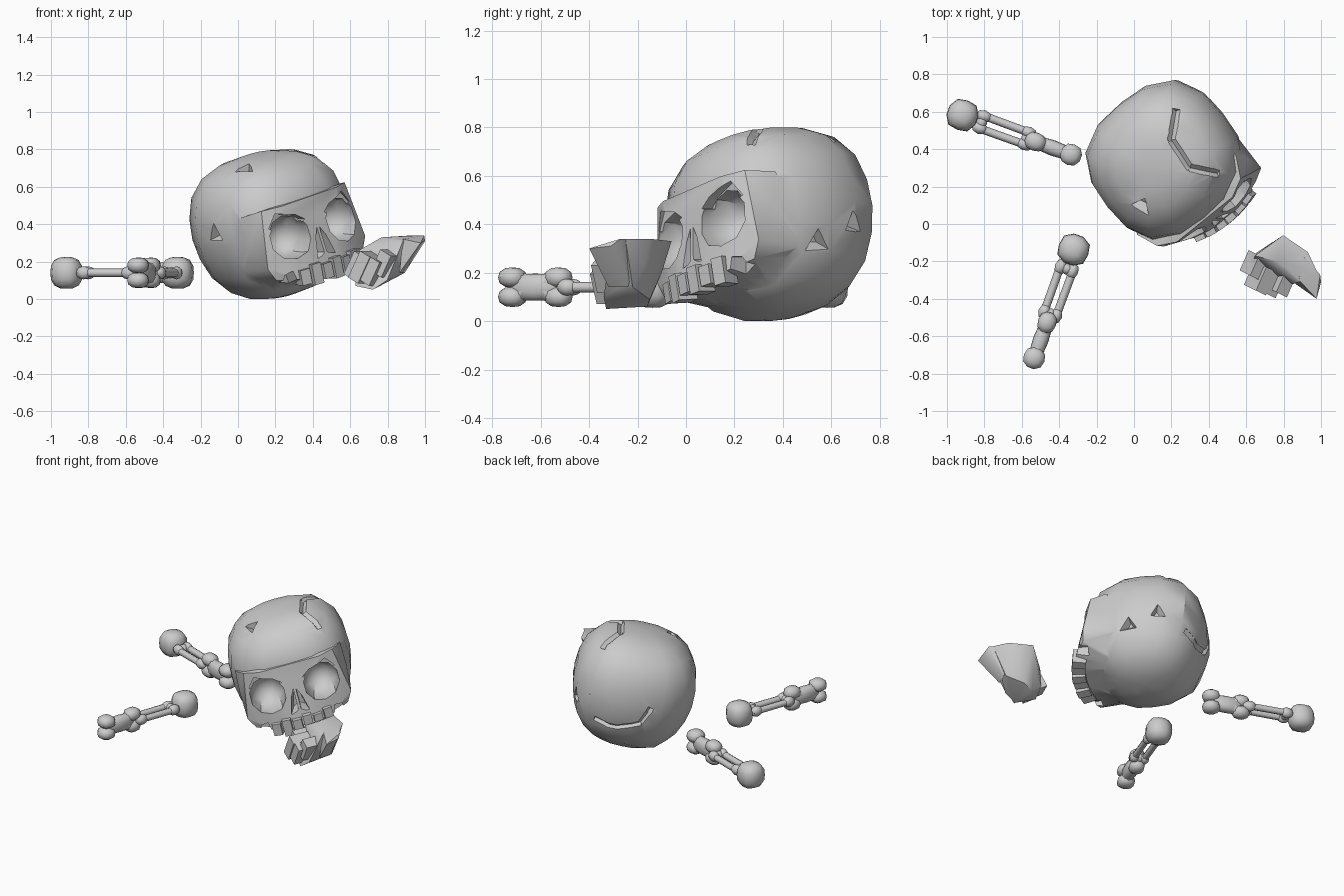
import bpy, bmesh, math
from mathutils import Vector, Matrix

if "Cube" in bpy.data.objects:
    bpy.data.objects.remove(bpy.data.objects["Cube"])

V = Vector


def to_object(name, bm):
    bmesh.ops.recalc_face_normals(bm, faces=bm.faces)
    me = bpy.data.meshes.new(name)
    bm.to_mesh(me)
    bm.free()
    ob = bpy.data.objects.new(name, me)
    bpy.context.collection.objects.link(ob)
    return ob


def add_hull(bm, pts):
    vs = [bm.verts.new(p) for p in pts]
    res = bmesh.ops.convex_hull(bm, input=vs)
    bad = [e for e in res["geom_interior"] if isinstance(e, bmesh.types.BMVert)]
    bmesh.ops.delete(bm, geom=bad, context='VERTS')


def add_block(bm, centre, size, rot=Matrix()):
    m = Matrix.Translation(centre) @ rot @ Matrix.Diagonal((*size, 1))
    bmesh.ops.create_cube(bm, size=1, matrix=m)


def add_blob(bm, centre, radii, n=2.0, seg=12, rings=8, rot=Matrix(), taper=0):
    # sphere, squared off for n above 2, narrowed below by taper
    vs = bmesh.ops.create_uvsphere(bm, u_segments=seg, v_segments=rings, radius=1)["verts"]
    for v in vs:
        v.co *= sum(abs(c) ** n for c in v.co) ** (-1 / n)
        v.co.x *= 1 - taper * max(0, -v.co.z)
        v.co.y *= 1 - taper * max(0, -v.co.z)
    bmesh.ops.transform(bm, verts=vs, matrix=Matrix.Translation(centre) @ rot @ Matrix.Diagonal((*radii, 1)))


def add_rod(bm, a, b, r, seg=8):
    a, b = V(a), V(b)
    m = Matrix.Translation((a + b) / 2) @ (b - a).to_track_quat('Z', 'Y').to_matrix().to_4x4()
    bmesh.ops.create_cone(bm, cap_ends=True, segments=seg, radius1=r, radius2=r,
                          depth=(b - a).length, matrix=m)


def boolean(ob, other, op):
    mod = ob.modifiers.new("cut", 'BOOLEAN')
    mod.object, mod.operation, mod.solver, mod.use_self = other, op, 'EXACT', True
    bpy.context.view_layer.objects.active = ob
    bpy.ops.object.modifier_apply(modifier=mod.name)
    bpy.data.objects.remove(other)


def fit(ob, lo, hi):
    vs = ob.data.vertices
    for i in range(3):
        a, b = min(v.co[i] for v in vs), max(v.co[i] for v in vs)
        for v in vs:
            v.co[i] = lo[i] + (v.co[i] - a) / (b - a) * (hi[i] - lo[i])
    ob.data.update()


def smooth(ob, deg):
    bpy.ops.object.select_all(action='DESELECT')
    ob.select_set(True)
    bpy.context.view_layer.objects.active = ob
    bpy.ops.object.shade_smooth_by_angle(angle=math.radians(deg))


# Cranium, in its own frame facing -y
bm = bmesh.new()
add_blob(bm, (0, 0.02, 0), (0.40, 0.39, 0.375), 2.75, 16, 12, taper=0.12)
skull = to_object("skull", bm)

# Face mask: brow, cheekbones and upper jaw, running back into the skull base
half = [(0.03, -0.37, 0.08), (0.2, -0.365, 0.15), (0.3, -0.315, 0.15), (0.355, -0.2, 0.13),
        (0.36, -0.25, 0.0), (0.35, -0.34, -0.15), (0.31, -0.345, -0.22),
        (0.2, -0.41, -0.24), (0.06, -0.42, -0.13), (0.08, -0.44, -0.25),
        (0.15, -0.1, -0.33), (0.35, -0.02, -0.16), (0.25, -0.1, 0.1)]
bm = bmesh.new()
add_hull(bm, [(s * x, y, z) for x, y, z in half for s in (1, -1)])
boolean(skull, to_object("face", bm), 'UNION')

# Hollow under each cheekbone, brow dip, eye sockets and nose opening
bm = bmesh.new()
for s in (1, -1):
    add_hull(bm, [(s * x, y, z) for y in (-0.6, -0.32)
                  for x, z in ((0.2, -0.31), (0.225, -0.19), (0.27, -0.2), (0.3, -0.31))])
    add_blob(bm, (s * 0.18, -0.355, -0.02), (0.12, 0.16, 0.118), 2.2, 10, 8,
             Matrix.Rotation(math.pi / 2, 4, 'X') @ Matrix.Diagonal((1, 0.74, 1.36, 1)))
    add_hull(bm, [(s * x, y, z) for y in (-0.6, -0.33) for x, z in
                  ((0.07, 0.05), (0.12, 0.085), (0.24, 0.12), (0.29, 0.05), (0.18, 0.0))])
    add_hull(bm, [(s * x * k, y, z) for y, k in ((-0.6, 1.2), (-0.31, 0.5))
                  for x, z in ((0.012, -0.01), (0.012, -0.145), (0.08, -0.165))])
boolean(skull, to_object("face_cutter", bm), 'DIFFERENCE')

# Upper teeth
bm = bmesh.new()
for i in range(6):
    x = (i - 2.5) * 0.066
    y = -0.42 + 0.9 * x * x
    add_block(bm, (x, y, -0.235), (0.058, 0.09, 0.11 if i % 2 else 0.08),
              Matrix.Rotation(x * 1.6, 4, 'Z'))
boolean(skull, to_object("upper_teeth", bm), 'UNION')

# Tilt the skull and set it on the ground
X = V((0.755, 0.6, 0.25)).normalized()
F = V((0.62, -0.78, 0))
U = X.cross(-F).normalized()
back = U.cross(X)
skull.data.transform(Matrix((X, back, U)).transposed().to_4x4())
fit(skull, (-0.26, -0.12, 0), (0.68, 0.77, 0.80))
CENTRE = V((0.17, 0.36, 0.41))


def on_surface(p):
    d = (V(p) - CENTRE).normalized()
    hit, loc, _, _ = skull.ray_cast(CENTRE + d * 2, -d)
    return loc if hit else V(p)


# Cracks following the surface
cracks = [
    [(0.23, 0.63, 0.76), (0.2, 0.45, 0.8), (0.3, 0.3, 0.8), (0.45, 0.27, 0.73)],
    [(0.2, 0.77, 0.3), (0.05, 0.72, 0.25), (-0.1, 0.65, 0.28), (-0.15, 0.6, 0.4)],
]
bm = bmesh.new()
for path in cracks:
    pts = []
    for a, b in zip(path, path[1:]):
        pts += [V(a).lerp(V(b), t / 3) for t in range(3)]
    pts = [on_surface(p) for p in pts + [path[-1]]]
    for a, b in zip(pts, pts[1:]):
        add_rod(bm, a, b + (b - a) * 0.1, 0.022, 4)
# Chipped dents
for p, r in (((0.04, 0.1, 0.70), 0.08), ((-0.13, 0.08, 0.34), 0.08),
             ((0.53, 0.56, 0.32), 0.08), ((0.4, 0.72, 0.4), 0.08)):
    q = on_surface(p)
    m = Matrix.Translation(q) @ (q - CENTRE).to_track_quat('Z', 'Y').to_matrix().to_4x4()
    bmesh.ops.create_cone(bm, cap_ends=True, segments=3, radius1=0.02, radius2=r * 1.3, depth=0.09, matrix=m)
boolean(skull, to_object("crack_cutter", bm), 'DIFFERENCE')
smooth(skull, 35)

# Loose lower jaw: curved body and pointed rear arm
bm = bmesh.new()
add_hull(bm, [(0.71, -0.12, 0.28), (0.78, -0.06, 0.33), (0.92, -0.15, 0.34), (0.97, -0.25, 0.34),
              (0.87, -0.31, 0.31), (0.75, -0.2, 0.33), (0.78, -0.15, 0.09), (0.88, -0.22, 0.14),
              (0.70, -0.16, 0.06), (0.62, -0.16, 0.12), (0.60, -0.24, 0.07), (0.70, -0.33, 0.05),
              (0.62, -0.17, 0.26), (0.78, -0.34, 0.10), (0.74, -0.10, 0.2), (0.9, -0.17, 0.24)])
add_hull(bm, [(0.90, -0.18, 0.34), (0.99, -0.27, 0.34), (0.995, -0.31, 0.31), (0.97, -0.40, 0.30),
              (0.87, -0.30, 0.32), (0.88, -0.24, 0.14), (0.85, -0.32, 0.14)])
jaw = to_object("lower_jaw", bm)
# Lower teeth
bm = bmesh.new()
tilt = Matrix.Rotation(math.radians(-25), 4, 'Z') @ Matrix.Rotation(math.radians(28), 4, 'Y')
for c, size in (((0.615, -0.22, 0.18), (0.065, 0.12, 0.14)), ((0.65, -0.29, 0.17), (0.07, 0.14, 0.16)),
                ((0.705, -0.31, 0.15), (0.075, 0.13, 0.14)), ((0.765, -0.32, 0.19), (0.075, 0.10, 0.13))):
    add_block(bm, c, size, tilt)
boolean(jaw, to_object("lower_teeth", bm), 'UNION')
fit(jaw, (0.565, -0.40, 0.05), (1.0, -0.06, 0.34))
smooth(jaw, 42)


# Limb bones: round head, split shaft, then a short double-knobbed bone
def limb(name, start, end):
    u = (V(end) - V(start)).normalized()
    w = V((-u.y, u.x, 0))
    frame = Matrix.Translation(start) @ Matrix((u, w, V((0, 0, 1)))).transposed().to_4x4()
    bm = bmesh.new()
    add_blob(bm, (0, 0, 0), (0.083, 0.083, 0.085), 2.8, 10, 8)
    for s in (1, -1):
        add_rod(bm, (0.08, s * 0.036, 0), (0.38, s * 0.034, 0), 0.022)
        for x in (0.11, 0.365):
            add_blob(bm, (x, s * 0.034, 0), (0.045, 0.032, 0.035), 2, 8, 6)
        for x, r in ((0.415, 0.05), (0.617, 0.058)):
            add_blob(bm, (x, 0, s * 0.04), (0.058, r, 0.042), 2.4, 10, 6)
        add_rod(bm, (0.405, 0, s * 0.042), (0.63, 0, -s * 0.042), 0.038)
    add_blob(bm, (0.11, 0, 0), (0.03, 0.04, 0.03), 2, 8, 6)
    add_blob(bm, (0.37, 0, 0), (0.035, 0.04, 0.03), 2, 8, 6)
    add_blob(bm, (0.516, 0, 0), (0.12, 0.042, 0.056), 2.6, 10, 8)
    bmesh.ops.transform(bm, matrix=frame, verts=bm.verts)
    smooth(to_object(name, bm), 50)


limb("limb_bone_back", (-0.917, 0.582, 0.14), (-0.34, 0.372, 0.14))
limb("limb_bone_front", (-0.323, -0.137, 0.14), (-0.535, -0.72, 0.14))
